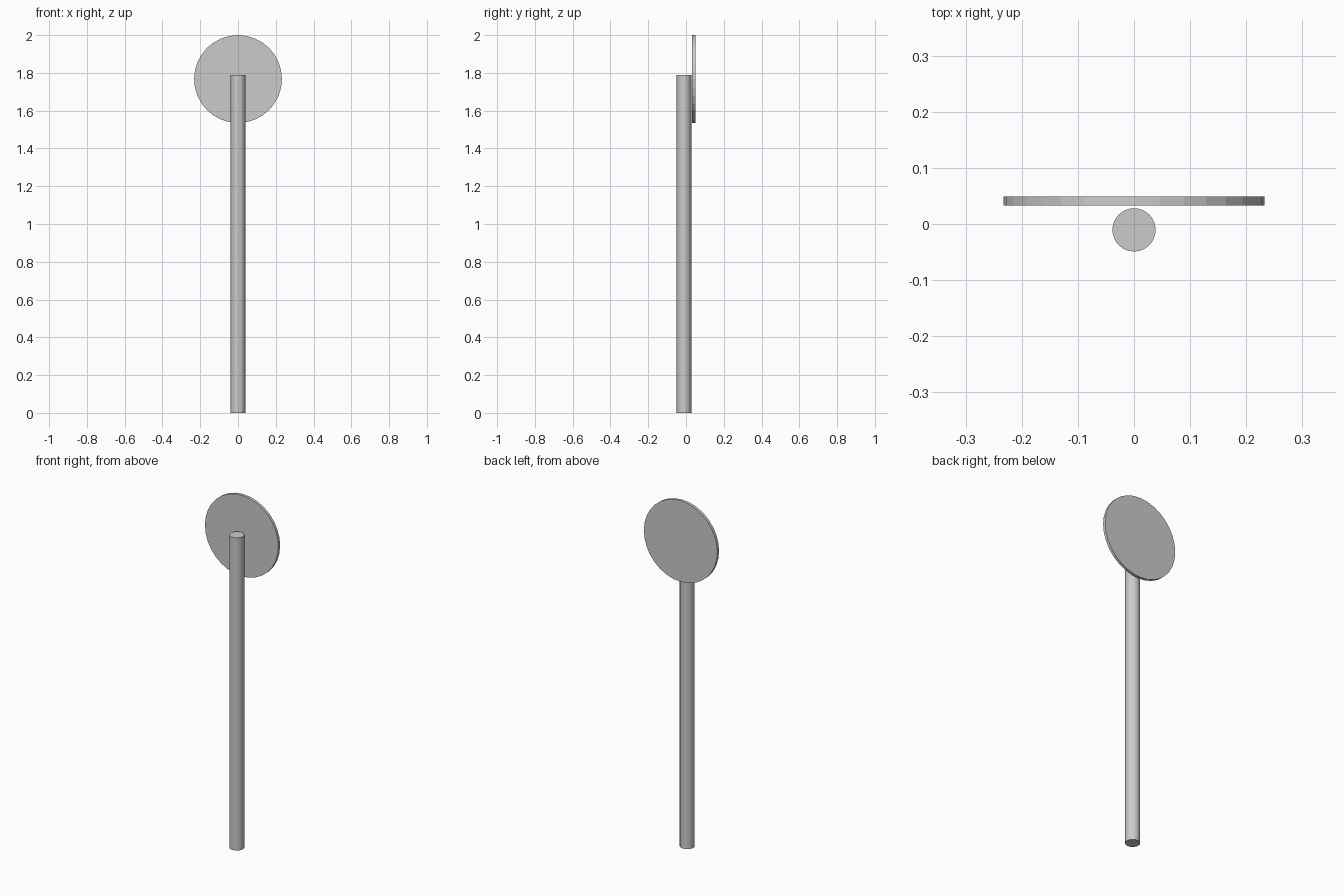
import bpy
import math

if "Cube" in bpy.data.objects:
    bpy.data.objects.remove(bpy.data.objects["Cube"])


def cylinder(name, radius, depth, location, rotation=(0, 0, 0)):
    bpy.ops.mesh.primitive_cylinder_add(vertices=32, radius=radius, depth=depth,
                                        location=location, rotation=rotation)
    obj = bpy.context.object
    obj.name = name
    return obj


# Upright post standing on the ground
POST_HEIGHT = 1.79
cylinder("post", 0.0385, POST_HEIGHT, (0, -0.0105, POST_HEIGHT / 2))

# Round sign plate just behind the top of the post
PLATE_RADIUS = 0.2325
cylinder("sign_plate", PLATE_RADIUS, 0.016, (0, 0.041, 2 - PLATE_RADIUS),
         (math.pi / 2, 0, 0))
